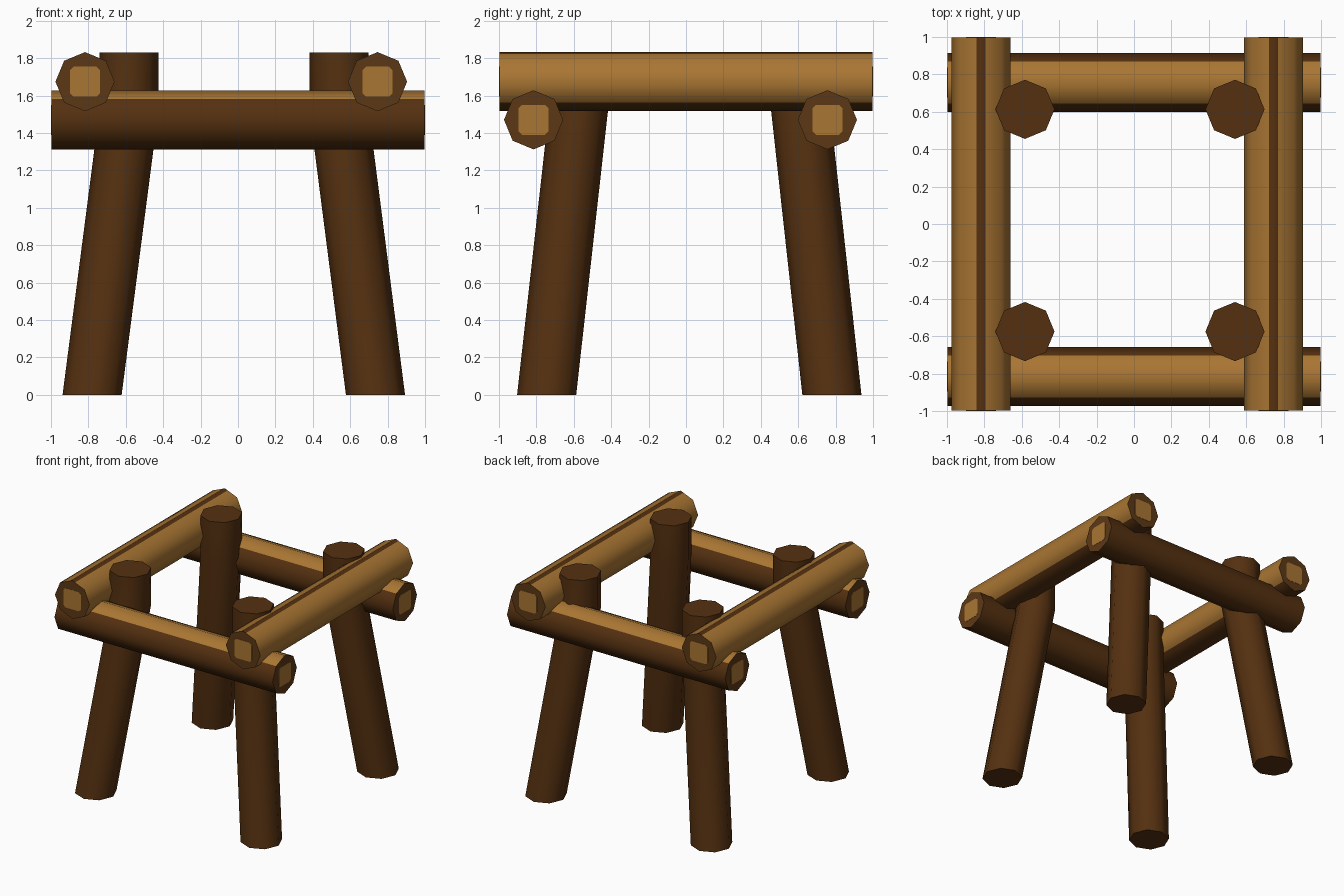
import bpy, bmesh, math
from mathutils import Vector

if "Cube" in bpy.data.objects:
    bpy.data.objects.remove(bpy.data.objects["Cube"])

R = 0.158      # log radius
PLATE = 0.002  # thickness of the pale heartwood plates


def material(name, rgb):
    m = bpy.data.materials.new(name)
    m.diffuse_color = (*rgb, 1)
    m.use_nodes = True
    m.node_tree.nodes["Principled BSDF"].inputs["Base Color"].default_value = m.diffuse_color
    return m


BARK, TAN, END = (material("dark bark", (0.090, 0.030, 0.0052)),
                  material("tan wood", (0.400, 0.181, 0.033)),
                  material("cut end brown", (0.108, 0.040, 0.0080)))

OCTAGON = [(R * math.cos(i * math.pi / 4), R * math.sin(i * math.pi / 4)) for i in range(8)]
# same octagon with a narrow strip marked out either side of the top ridge
S = 0.024
SZ = R - S * math.tan(math.pi / 8)
RIDGED = OCTAGON[:2] + [(S, SZ), (0, R), (-S, SZ)] + OCTAGON[3:]
H, C = 0.08, 0.062
HEART = [(H, -C), (H, C), (C, H), (-C, H), (-H, C), (-H, -C), (-C, -H), (C, -H)]


def loft(bm, rings):
    """Skin a list of point rings; returns side faces and the two caps."""
    vs = [[bm.verts.new(p) for p in ring] for ring in rings]
    sides = []
    for a, b in zip(vs, vs[1:]):
        for i in range(len(a)):
            j = (i + 1) % len(a)
            sides.append(bm.faces.new((a[i], a[j], b[j], b[i])))
    caps = [bm.faces.new(vs[0][::-1]), bm.faces.new(vs[-1])]
    return sides, caps


def finish(bm, name, mats):
    bmesh.ops.recalc_face_normals(bm, faces=bm.faces[:])
    me = bpy.data.meshes.new(name)
    bm.to_mesh(me)
    bm.free()
    for m in mats:
        me.materials.append(m)
    ob = bpy.data.objects.new(name, me)
    bpy.context.collection.objects.link(ob)
    bpy.ops.object.select_all(action='DESELECT')
    ob.select_set(True)
    bpy.context.view_layer.objects.active = ob
    bpy.ops.object.shade_smooth_by_angle(angle=math.radians(60))


def leg(name, foot, head):
    """Leaning leg that turns upright where it meets the rails."""
    bm = bmesh.new()
    stations = [(*foot, 0), (*head, 1.52), (*head, 1.83)]
    loft(bm, [[(x + u, y + v, z) for u, v in OCTAGON] for x, y, z in stations])
    finish(bm, name, [BARK])


def rail(name, axis, across, height, profile, is_tan):
    """Horizontal log; is_tan(u, v) decides which long faces are peeled."""
    def place(u, v, t):
        return (t, across + u, height + v) if axis == 'x' else (across + u, t, height + v)

    bm = bmesh.new()
    L = 1 - PLATE
    sides, caps = loft(bm, [[place(u, v, t) for u, v in profile] for t in (-L, L)])
    centre = Vector(place(0, 0, 0))
    for f in sides:
        d = f.calc_center_median() - centre
        f.material_index = 1 if is_tan(d.y if axis == 'x' else d.x, d.z) else 0
    for f in caps:
        f.material_index = 2
    # pale heartwood plates on both cut ends
    for s in (-1, 1):
        sd, cp = loft(bm, [[place(u, v, s * t) for u, v in HEART] for t in (L, 1)])
        for f in sd + cp:
            f.material_index = 1
    finish(bm, name, [BARK, TAN, END])


# Four legs
for side, fx, hx in (("left", -0.78, -0.583), ("right", 0.735, 0.54)):
    for end, fy, hy in (("front", -0.745, -0.575), ("back", 0.78, 0.613)):
        leg(f"{end}_{side}_leg", (fx, fy), (hx, hy))

# Lower rails: peeled on the upper two faces only
for name, y in (("front_rail", -0.815), ("back_rail", 0.756)):
    rail(name, 'x', y, 1.47, OCTAGON, lambda u, v: v > 0.1)

# Upper rails: peeled on the sides, with a bark strip on the ridge and below
for name, x in (("left_rail", -0.818), ("right_rail", 0.746)):
    rail(name, 'y', x, 1.674, RIDGED, lambda u, v: v > -0.1 and abs(u) > 0.02)
